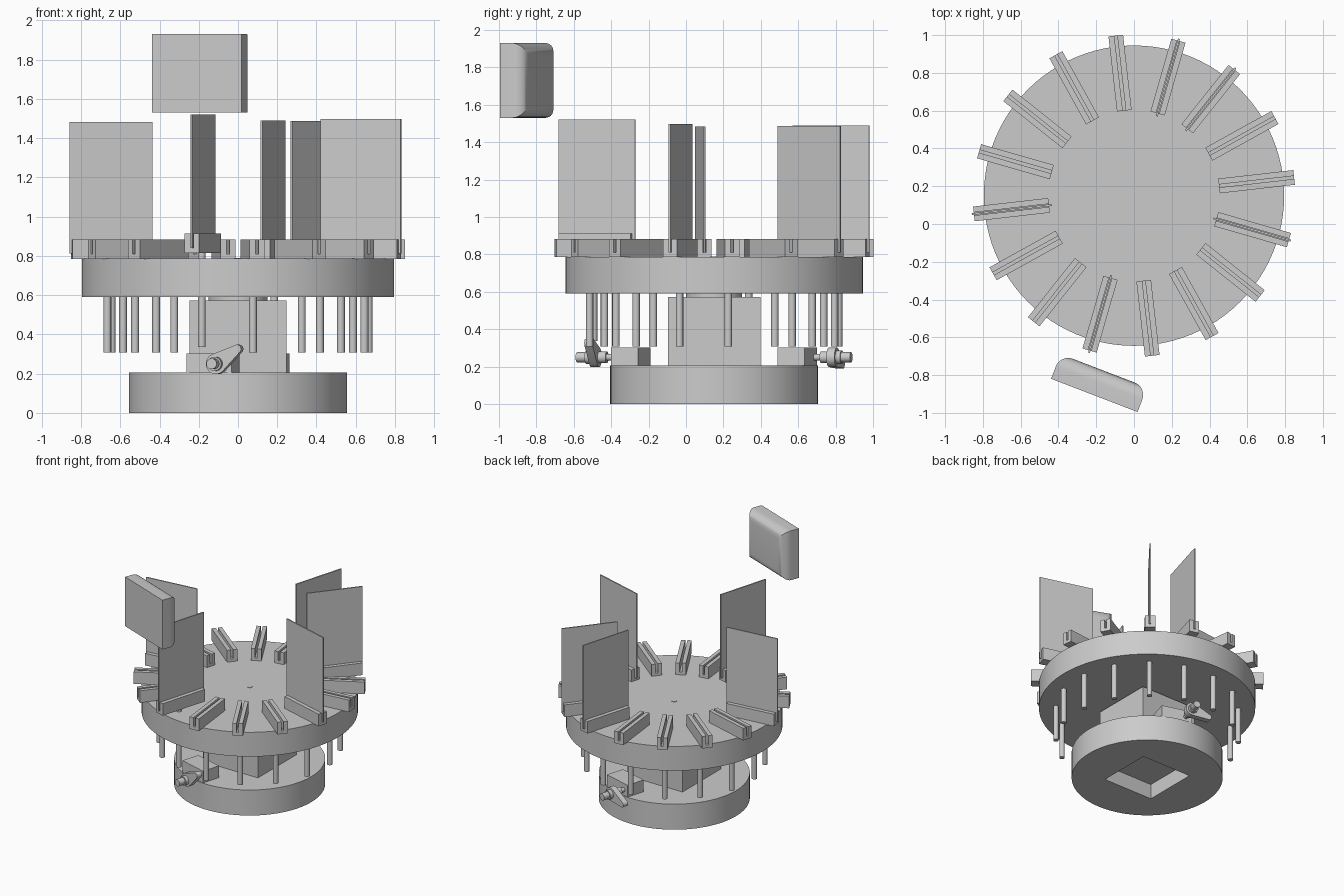
import bpy, bmesh
from math import cos, sin, acos, pi, radians
from mathutils import Matrix, Vector

cube = bpy.data.objects.get("Cube")
if cube:
    bpy.data.objects.remove(cube, do_unlink=True)

grey = bpy.data.materials.new("plain_grey")
grey.use_nodes = True
COLOUR = (0.6, 0.6, 0.6, 1)
grey.diffuse_color = COLOUR
grey.node_tree.nodes["Principled BSDF"].inputs["Base Color"].default_value = COLOUR

CENTRE = Matrix.Translation((0, 0.15, 0))


def finish(name, bm, matrix=CENTRE, smooth=False):
    """Turn a bmesh into a placed grey object."""
    bmesh.ops.recalc_face_normals(bm, faces=bm.faces)
    mesh = bpy.data.meshes.new(name)
    bm.to_mesh(mesh)
    bm.free()
    mesh.materials.append(grey)
    obj = bpy.data.objects.new(name, mesh)
    bpy.context.collection.objects.link(obj)
    obj.matrix_world = matrix
    if smooth:
        bpy.ops.object.select_all(action='DESELECT')
        obj.select_set(True)
        bpy.context.view_layer.objects.active = obj
        bpy.ops.object.shade_smooth_by_angle(angle=radians(35))
    return obj


def prism(name, outline, depth, matrix=CENTRE, smooth=False):
    """Extrude a closed outline of 3D points along the vector depth."""
    bm = bmesh.new()
    face = bm.faces.new([bm.verts.new(p) for p in outline])
    new = bmesh.ops.extrude_face_region(bm, geom=[face])["geom"]
    bmesh.ops.translate(bm, vec=depth, verts=[g for g in new if isinstance(g, bmesh.types.BMVert)])
    return finish(name, bm, matrix, smooth)


def box(name, lo, hi, matrix=CENTRE):
    outline = [(lo[0], lo[1], lo[2]), (hi[0], lo[1], lo[2]), (hi[0], hi[1], lo[2]), (lo[0], hi[1], lo[2])]
    return prism(name, outline, (0, 0, hi[2] - lo[2]), matrix)


def disc(name, radius, z0, z1, sides=96, x=0, matrix=CENTRE):
    """Upright cylinder."""
    ring = [(x + radius * cos(2 * pi * i / sides), radius * sin(2 * pi * i / sides), z0) for i in range(sides)]
    return prism(name, ring, (0, 0, z1 - z0), matrix, True)


def rod(name, radius, x0, x1, y, z, matrix):
    """Cylinder lying along local x."""
    ring = [(x0, y + radius * cos(pi * i / 12), z + radius * sin(pi * i / 12)) for i in range(24)]
    return prism(name, ring, (x1 - x0, 0, 0), matrix, True)


def turned(angle, lift=0):
    return CENTRE @ Matrix.Translation((0, 0, lift)) @ Matrix.Rotation(radians(angle), 4, 'Z')


# Base with a square pocket underneath, pedestal and turntable
base = disc("base", 0.555, 0, 0.207)
pocket = box("pocket_cutter", (-0.22, -0.22, -0.1), (0.22, 0.22, 0.12))
pocket.hide_render = True
pocket.hide_set(True)
cut = base.modifiers.new("pocket", 'BOOLEAN')
cut.operation = 'DIFFERENCE'
cut.object = pocket
box("pedestal", (-0.247, -0.247, 0.2), (0.247, 0.247, 0.572))
disc("bearing", 0.15, 0.57, 0.6)
disc("turntable", 0.795, 0.59, 0.787)
disc("centre_shaft", 0.021, 0.7, 0.79, 24)

# Sixteen slotted holders, each with a push pin below; five carry a panel
W, S = 0.039, 0.008
channel = [(-W, 0.785), (W, 0.785), (W, 0.883), (S, 0.883), (S, 0.81), (-S, 0.81), (-S, 0.883), (-W, 0.883)]
panel_slots = {2: 1.487, 3: 1.49, 8: 1.483, 11: 1.49, 15: 1.497}
RAISED = 11
for k in range(16):
    frame = turned(6.5 + 22.5 * k, 0.03 if k == RAISED else 0)
    prism("panel_holder", [(0.453, y, z) for y, z in channel], (0.4, 0, 0), frame)
    disc("push_pin", 0.02, 0.307, 0.79, 20, 0.67, frame)
    if k in panel_slots:
        box("panel", (0.438, -0.005, 0.811), (0.864, 0.005, panel_slots[k]), frame)


def cam_outline(x, y, z, tilt, big=0.052, small=0.022, reach=0.135):
    """Egg outline: a large and a small arc joined by tangents."""
    a = acos((big - small) / reach)
    points = []
    for i in range(13):
        t = -a + 2 * a * i / 12
        points.append((reach + small * cos(t), small * sin(t)))
    for i in range(25):
        t = a + (2 * pi - 2 * a) * i / 24
        points.append((big * cos(t), big * sin(t)))
    return [(x, y + p * cos(tilt) - q * sin(tilt), z + p * sin(tilt) + q * cos(tilt)) for p, q in points]


# Two motors with cams, on opposite sides of the base
AXIS_Y, AXIS_Z = 0.072, 0.25
for angle, tilt in ((254, 34), (74, -16)):
    frame = turned(angle)
    box("motor", (0.388, -0.12, 0.2), (0.538, 0.12, 0.302), frame)
    rod("motor_shaft", 0.018, 0.53, 0.64, AXIS_Y, AXIS_Z, frame)
    rod("cam_collar", 0.032, 0.575, 0.63, AXIS_Y, AXIS_Z, frame)
    prism("cam", cam_outline(0.618, AXIS_Y, AXIS_Z, radians(tilt)), (0.045, 0, 0), frame, True)
    rod("cam_hub", 0.036, 0.66, 0.69, AXIS_Y, AXIS_Z, frame)
    rod("cam_shaft_end", 0.027, 0.68, 0.742, AXIS_Y, AXIS_Z, frame)

# Floating block with its rear edges rounded
bm = bmesh.new()
bmesh.ops.create_cube(bm, size=1, matrix=Matrix.Diagonal((0.49, 0.14, 0.4, 1)))
rear = max(bm.faces, key=lambda f: f.calc_center_median().y)
bmesh.ops.bevel(bm, geom=list(rear.edges), offset=0.07, segments=8, profile=0.5, affect='EDGES')
place = Matrix.Translation((-0.185, -0.842, 1.73)) @ Matrix.Rotation(radians(-21), 4, 'Z')
finish("floating_block", bm, place, True)
